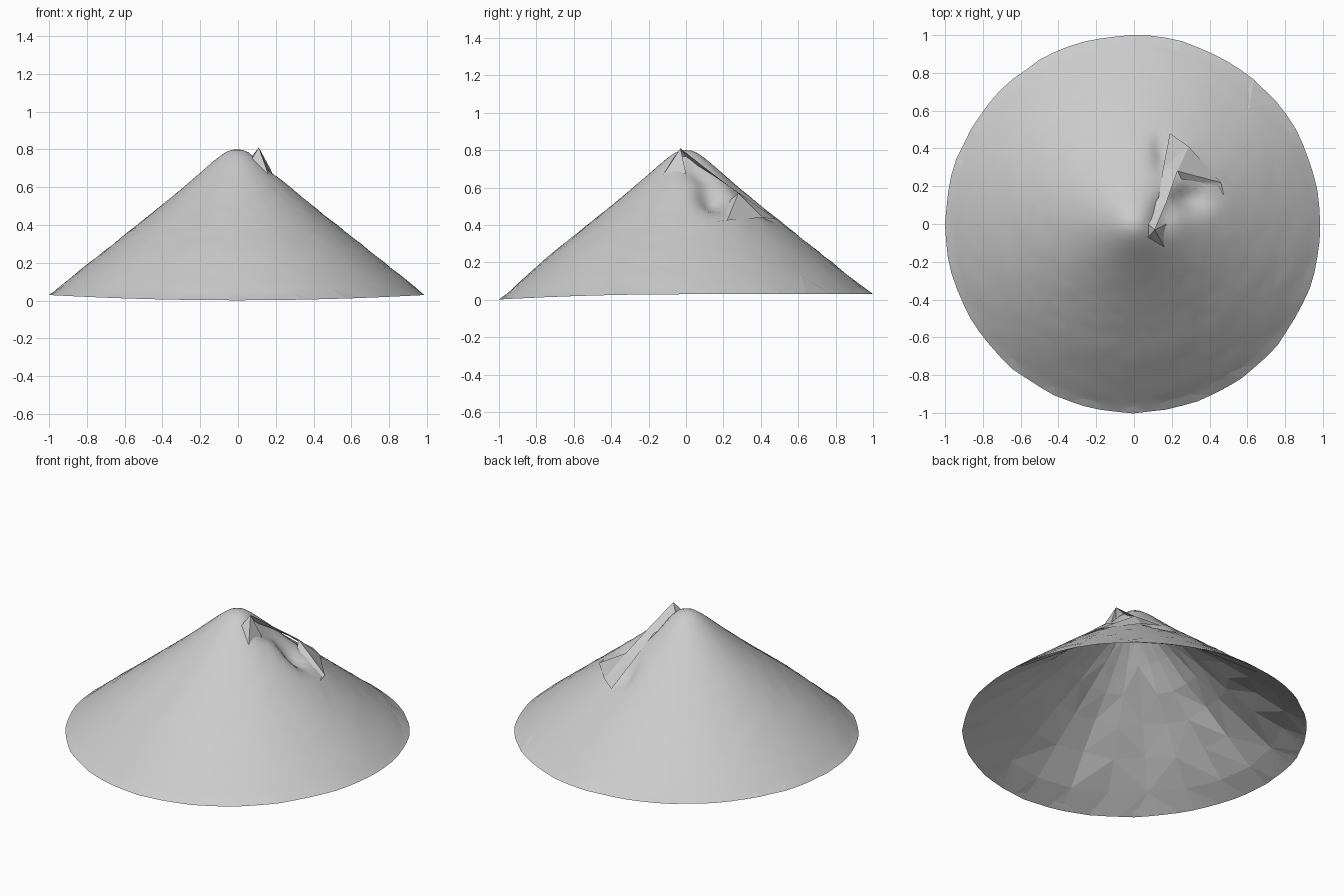
import bpy, bmesh, math, random

if "Cube" in bpy.data.objects:
    bpy.data.objects.remove(bpy.data.objects["Cube"])
random.seed(4)

# radius, height of the hat's outer skin
PROFILE = [(0.0, .80), (.035, .797), (.07, .781), (.12, .742), (.2, .672), (.3, .586),
           (.4, .503), (.5, .423), (.6, .343), (.7, .265), (.8, .187), (.9, .110), (.99, .036)]
CX = -0.005


def height(r):
    for (r0, z0), (r1, z1) in zip(PROFILE, PROFILE[1:]):
        if r <= r1:
            return z0 + (z1 - z0) * (r - r0) / (r1 - r0)
    return PROFILE[-1][1]


def dent(x, y):
    # soft hollows beside the torn strap
    total = 0
    for cx, cy, sx, sy, d in ((.28, .13, .10, .07, .08), (.15, .37, .045, .08, .05),
                              (.15, .05, .05, .08, .04)):
        total += d * math.exp(-((x - cx) / sx) ** 2 - ((y - cy) / sy) ** 2)
    return total


def rim_height(a):
    # gently warped brim, lowest at the front
    return .030 - .028 * max(0, -math.sin(a)) ** 2


def skin(bm, radii, sides, drop, noise, rim, smooth):
    # rings of a lathe from the apex outward, ending on the shared rim
    n = len(rim)
    apex = bm.verts.new((CX, 0, height(0) - drop))
    rings = []
    for r in radii:
        ring = []
        for i in range(sides):
            a = 2 * math.pi * i / sides
            x, y = CX + r * math.cos(a), r * math.sin(a)
            fade = min(1, (.99 - r) / .25)
            z = height(r) - drop * fade - dent(x, y)
            z += random.uniform(-noise, noise) * min(1, r / .5) ** 1.5
            z -= max(0, r - .7) / .29 * (.036 - rim_height(a))
            ring.append(bm.verts.new((x, y, z)))
        rings.append(ring)
    step = n // sides
    faces = []
    for i in range(sides):
        j = (i + 1) % sides
        faces.append(bm.faces.new((apex, rings[0][i], rings[0][j])))
        for p, q in zip(rings, rings[1:]):
            faces.append(bm.faces.new((p[i], q[i], q[j], p[j])))
        edge = [rim[(i * step + k) % n] for k in range(step + 1)]
        faces.append(bm.faces.new([rings[-1][i]] + edge + [rings[-1][j]]))
    for f in faces:
        f.smooth = smooth


def finish(name, bm):
    bmesh.ops.triangulate(bm, faces=bm.faces[:])
    bmesh.ops.recalc_face_normals(bm, faces=bm.faces[:])
    # keep the brim edge crisp
    for e in bm.edges:
        if len(e.link_faces) == 2 and e.calc_face_angle() > math.radians(60):
            e.smooth = False
    me = bpy.data.meshes.new(name)
    bm.to_mesh(me)
    bm.free()
    ob = bpy.data.objects.new(name, me)
    bpy.context.collection.objects.link(ob)


# Conical hat: finely sampled smooth outer skin, coarse faceted hollow underside, thin brim
bm = bmesh.new()
N = 72
rim = []
for i in range(N):
    a = 2 * math.pi * i / N
    r = .993 + random.uniform(-.004, .004)
    rim.append(bm.verts.new((CX + r * math.cos(a), 1.006 * r * math.sin(a), rim_height(a))))
skin(bm, [.03, .06] + [.1 + .04 * k for k in range(22)] + [.965], N, 0, .0025, rim, True)
skin(bm, [.12, .25, .39, .54, .7, .87], 24, .035, .018, rim, False)
finish("conical_hat", bm)

# Torn faceted strap: ridge from beside the apex, forking down the slope
V = dict(A=(.11, -.03, .81), B=(.16, -.12, .67), P=(.05, -.10, .71), C=(.05, .02, .735),
         D=(.13, .14, .67), E=(.155, .30, .56), F=(.19, .48, .43), G=(.29, .41, .44),
         H=(.23, .28, .57), I=(.17, .11, .70), J=(.46, .22, .425), K=(.48, .13, .415),
         L=(.44, .16, .42), M=(.26, .22, .52), Q=(.17, .0, .675))
bm = bmesh.new()
vs = {k: bm.verts.new(p) for k, p in V.items()}
for f in ("ABP", "APC", "AQB", "ACDI", "DEHI", "EFGH", "HGJ", "HJLM", "LJK"):
    bm.faces.new([vs[c] for c in f])
finish("torn_strap", bm)
